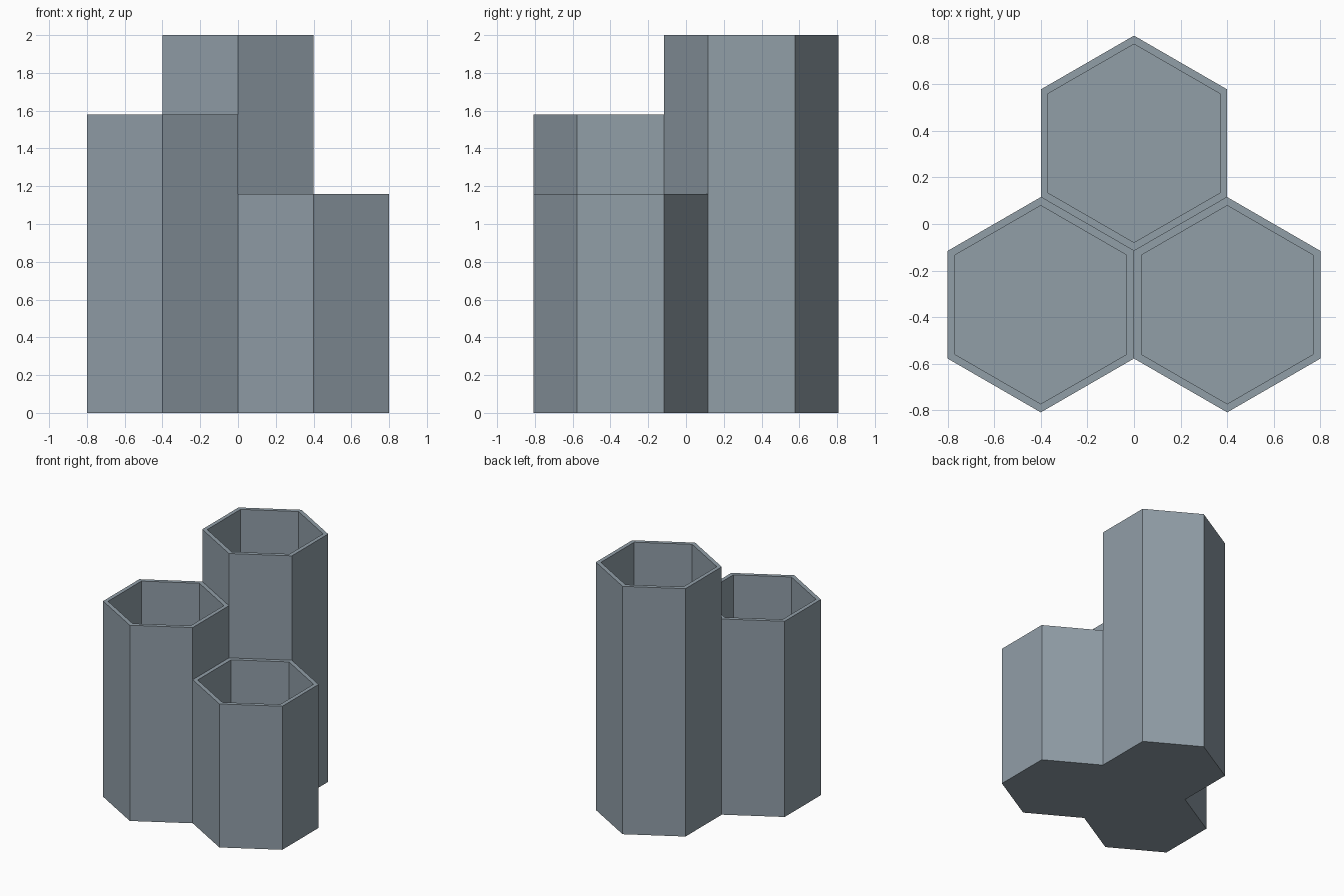
import bpy, bmesh, math

if "Cube" in bpy.data.objects:
    bpy.data.objects.remove(bpy.data.objects["Cube"])

APOTHEM, WALL, FLOOR = 0.4, 0.0316, 0.04
ROW = APOTHEM * math.sqrt(3) / 2          # half the spacing between the rows

# name: (centre x, centre y, height)
TUBES = {
    "tall_tube": (0.0, ROW, 2.0),
    "medium_tube": (-APOTHEM, -ROW, 1.579),
    "short_tube": (APOTHEM, -ROW, 1.158),
}

grey = bpy.data.materials.new("slate grey")
grey.diffuse_color = (0.283, 0.342, 0.390, 1)
grey.use_nodes = True
grey.node_tree.nodes["Principled BSDF"].inputs["Base Color"].default_value = grey.diffuse_color


def hexagon(x, y, apothem):
    r = apothem / math.cos(math.pi / 6)
    return [(x + r * math.cos(math.radians(60 * i - 30)),
             y + r * math.sin(math.radians(60 * i - 30))) for i in range(6)]


def neighbour_height(x, y, side):
    """Height of the tube touching this side, or 0 where the side is free."""
    nx = x + 2 * APOTHEM * math.cos(math.radians(60 * side))
    ny = y + 2 * APOTHEM * math.sin(math.radians(60 * side))
    return next((h for a, b, h in TUBES.values()
                 if math.hypot(a - nx, b - ny) < 0.01), 0.0)


def make_tube(name, x, y, height):
    bm = bmesh.new()
    outer, inner = hexagon(x, y, APOTHEM), hexagon(x, y, APOTHEM - WALL)

    def face(*points):
        bm.faces.new([bm.verts.new(p) for p in points])

    for i in range(6):
        j = (i + 1) % 6
        a, b, c, d = outer[i], outer[j], inner[i], inner[j]
        # outer wall, only where it rises above the touching tube
        low = neighbour_height(x, y, i)
        if low < height:
            face((*a, low), (*b, low), (*b, height), (*a, height))
        # inner wall and rim
        face((*d, FLOOR), (*c, FLOOR), (*c, height), (*d, height))
        face((*a, height), (*b, height), (*d, height), (*c, height))
    # inside floor and underside
    face(*[(*p, FLOOR) for p in inner])
    face(*[(*p, 0) for p in reversed(outer)])

    bmesh.ops.remove_doubles(bm, verts=bm.verts, dist=1e-4)
    mesh = bpy.data.meshes.new(name)
    bm.to_mesh(mesh)
    bm.free()
    mesh.materials.append(grey)
    bpy.context.collection.objects.link(bpy.data.objects.new(name, mesh))


for tube_name, (cx, cy, h) in TUBES.items():
    make_tube(tube_name, cx, cy, h)
